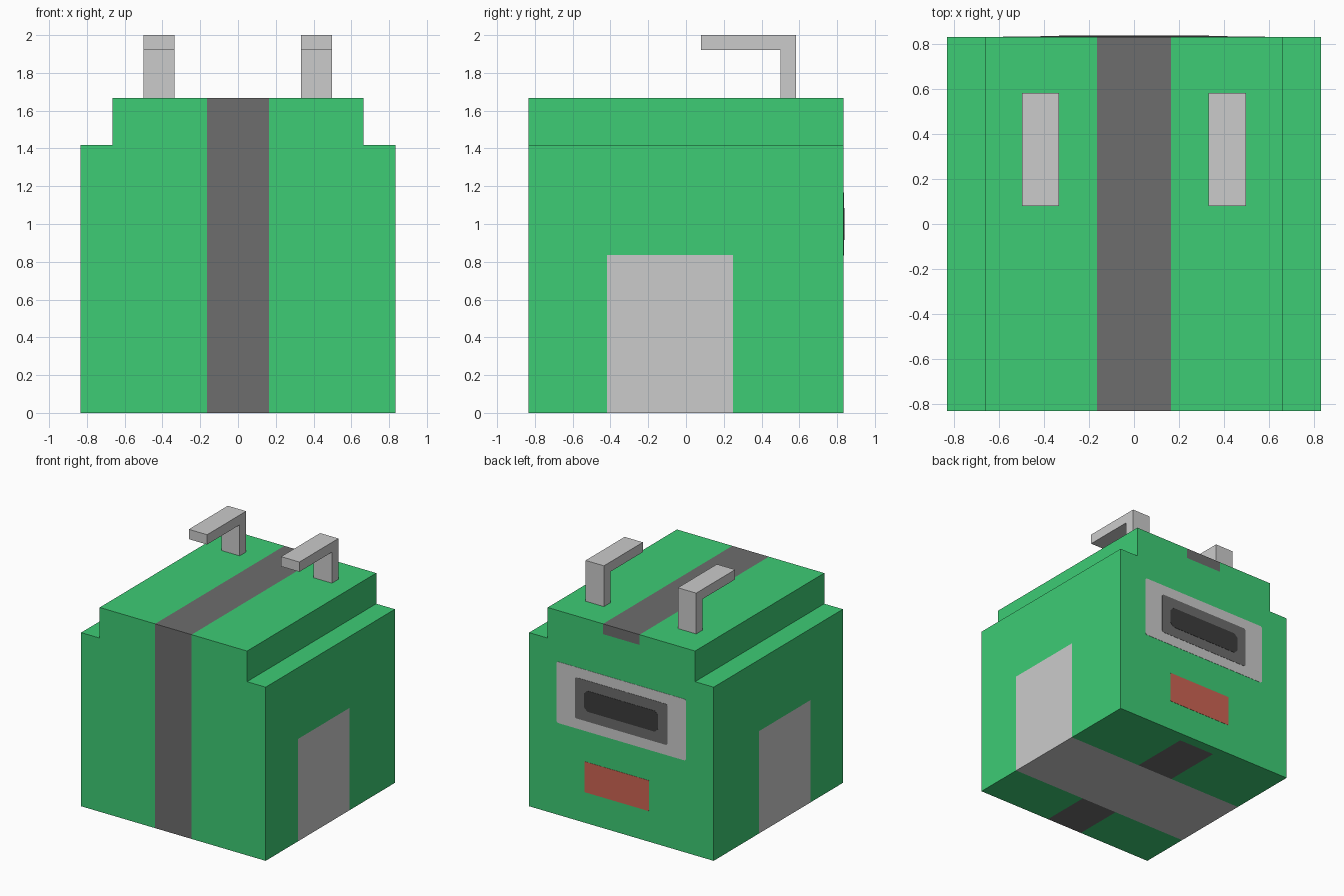
import bpy, bmesh

if "Cube" in bpy.data.objects:
    bpy.data.objects.remove(bpy.data.objects["Cube"])


def material(name, rgb):
    lin = [((c / 255 + 0.055) / 1.055) ** 2.4 for c in rgb]
    m = bpy.data.materials.new(name)
    m.diffuse_color = (*lin, 1)
    m.use_nodes = True
    m.node_tree.nodes["Principled BSDF"].inputs["Base Color"].default_value = m.diffuse_color
    return m


GREEN = material("green", (61, 204, 117))
GREY = material("mid grey", (109, 109, 109))
LIGHT = material("light grey", (203, 203, 203))
DARK = material("dark grey", (60, 60, 60))
RED = material("red", (205, 100, 84))


def prism(name, points, depth, mats):
    """Extrude a flat outline (list of 3D points) by the vector depth."""
    bm = bmesh.new()
    face = bm.faces.new([bm.verts.new(p) for p in points])
    ext = bmesh.ops.extrude_face_region(bm, geom=[face], use_keep_orig=True)
    moved = [g for g in ext["geom"] if isinstance(g, bmesh.types.BMVert)]
    bmesh.ops.translate(bm, verts=moved, vec=depth)
    bmesh.ops.recalc_face_normals(bm, faces=bm.faces)
    mesh = bpy.data.meshes.new(name)
    bm.to_mesh(mesh)
    bm.free()
    for m in mats:
        mesh.materials.append(m)
    obj = bpy.data.objects.new(name, mesh)
    bpy.context.collection.objects.link(obj)
    return obj


# Stepped body: front profile extruded front to back
B, T, STEP, TOP = 0.833, 0.665, 1.417, 1.667
half = [(B, 0), (B, STEP), (T, STEP), (T, TOP)]
outline = half + [(-x, z) for x, z in reversed(half)]
body = prism("body", [(x, -B, z) for x, z in outline], (0, 2 * B, 0), [GREEN, GREY, LIGHT])

# Cut the body along the painted borders
S, Y0, Y1, Y2, ZP, ZS = 0.165, -0.417, 0.25, 0.75, 0.835, 1.583
bm = bmesh.new()
bm.from_mesh(body.data)
for axis, values in enumerate([(-S, S), (Y0, Y1, Y2), (ZP, ZS)]):
    for v in values:
        vec = [0, 0, 0]
        vec[axis] = 1
        bmesh.ops.bisect_plane(bm, geom=bm.verts[:] + bm.edges[:] + bm.faces[:],
                               plane_co=[v * k for k in vec], plane_no=vec)

# Centre stripe and the band running under the body and up both sides
bm.normal_update()
for f in bm.faces:
    n, c = f.normal, f.calc_center_bounds()
    in_stripe, in_band = abs(c.x) < S, Y0 < c.y < Y1
    if n.z < -0.5:
        f.material_index = 2 if in_band else int(in_stripe and c.y < Y2)
    elif abs(n.x) > 0.5:
        f.material_index = 2 if in_band and c.z < ZP else 0
    elif n.y > 0.5:
        f.material_index = int(in_stripe and c.z > ZS)
    else:
        f.material_index = int(in_stripe)
bm.to_mesh(body.data)
bm.free()


def back_plate(name, x0, x1, z0, z1, cut, thick, mat):
    """Thin plate with clipped corners on the back face."""
    pts = [(x0 + cut, z0), (x1 - cut, z0), (x1, z0 + cut), (x1, z1 - cut),
           (x1 - cut, z1), (x0 + cut, z1), (x0, z1 - cut), (x0, z0 + cut)]
    return prism(name, [(x, B, z) for x, z in pts], (0, thick, 0), [mat])


# Back vent and label
back_plate("vent_frame", -0.583, 0.583, 0.75, 1.25, 0.01, 0.002, LIGHT)
back_plate("vent_recess", -0.417, 0.417, 0.833, 1.167, 0.01, 0.004, GREY)
back_plate("vent_opening", -0.335, 0.335, 0.915, 1.085, 0.03, 0.006, DARK)
back_plate("back_label", -0.25, 0.333, 0.25, 0.5, 0.005, 0.002, RED)

# Hooked handles on top
hook = [(0.583, TOP), (0.583, 2), (0.08, 2), (0.08, 1.92), (0.5, 1.92), (0.5, TOP)]
for name, x in (("left_handle", -0.5), ("right_handle", 0.333)):
    prism(name, [(x, y, z) for y, z in hook], (0.165, 0, 0), [LIGHT])
